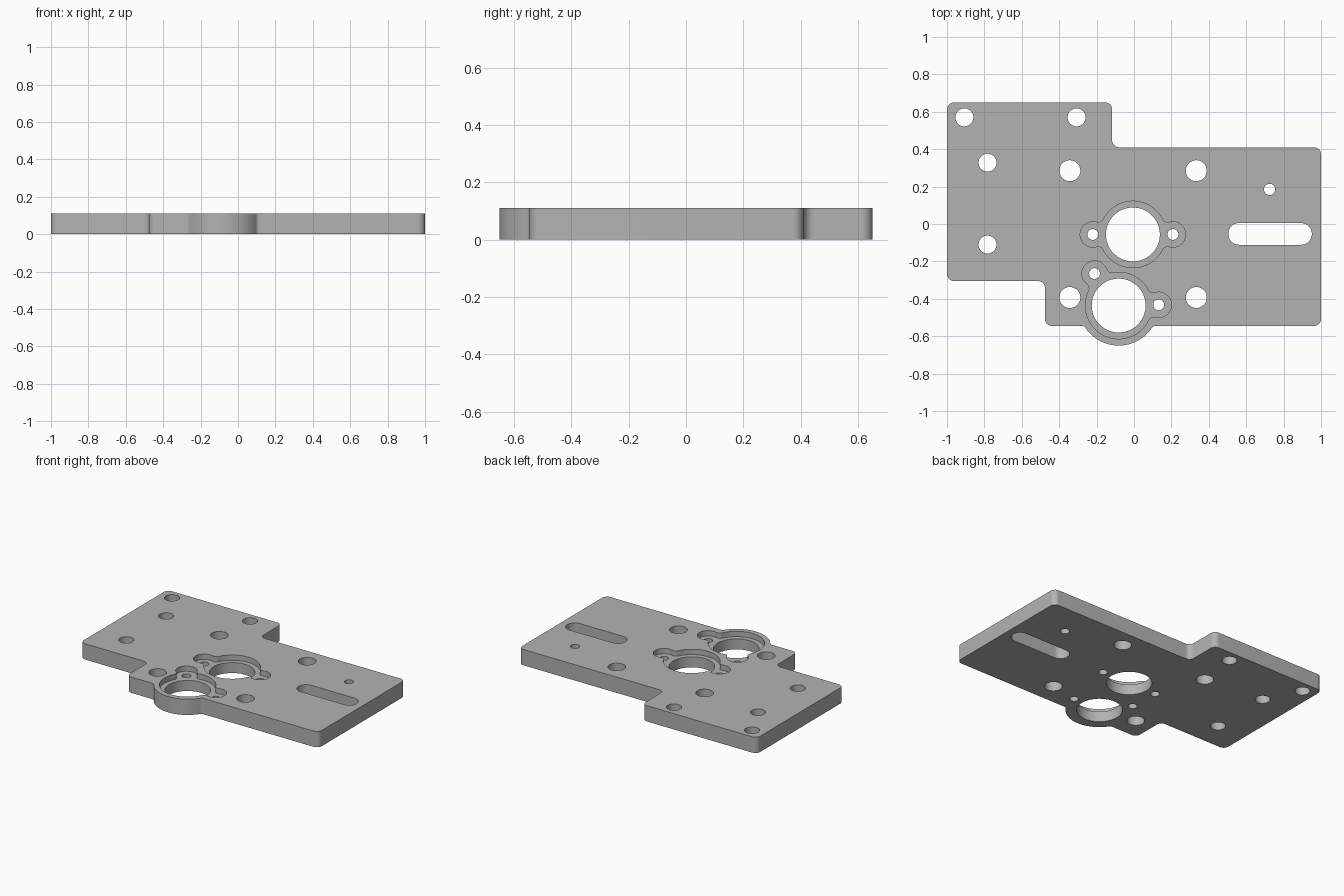
import bpy, bmesh
from math import pi, cos, sin, acos, atan2, sqrt, radians
from mathutils import Vector

if "Cube" in bpy.data.objects:
    bpy.data.objects.remove(bpy.data.objects["Cube"], do_unlink=True)

THICK = 0.11
FLOOR = 0.073          # height of the recess floors
EDGE = -0.545          # front edge of the plate
BORE, POCKET, BOSS = 0.144, 0.178, 0.214
EAR, EAR_HOLE, EAR_DIST = 0.068, 0.029, 0.214

grey = bpy.data.materials.new("machined grey")
grey.use_nodes = True
grey.diffuse_color = (0.45, 0.45, 0.45, 1)
grey.node_tree.nodes["Principled BSDF"].inputs["Base Color"].default_value = grey.diffuse_color


def polar(c, r, a):
    return Vector((c[0] + r * cos(a), c[1] + r * sin(a)))


def heading(a, b):
    return atan2(b[1] - a[1], b[0] - a[0])


def arc(c, r, start, end, ccw=True):
    """Points along an arc, turning the given way from start to end."""
    sweep = (end - start) % (2 * pi) if ccw else -((start - end) % (2 * pi))
    n = max(4, int(abs(sweep) / radians(5)))
    return [polar(c, r, start + sweep * i / n) for i in range(n + 1)]


def circle(c, r, n=64):
    return [polar(c, r, 2 * pi * i / n) for i in range(n)]


def rounded(prev, p, nxt, r):
    """Fillet of a square corner."""
    p = Vector(p)
    a, b = (Vector(prev) - p).normalized(), (Vector(nxt) - p).normalized()
    c = p + (a + b) * r
    return arc(c, r, heading((0, 0), -b), heading((0, 0), -a), a.cross(b) < 0)


def pocket_outline(c, ears, f=0.03):
    """Round pocket with two blended ears at the given angles."""
    pts = []
    reach = POCKET + f
    phi = acos((EAR_DIST**2 + reach**2 - (EAR + f)**2) / (2 * EAR_DIST * reach))
    for a, following in zip(ears, ears[1:] + ears[:1]):
        e = polar(c, EAR_DIST, a)
        f1, f2 = polar(c, reach, a - phi), polar(c, reach, a + phi)
        pts += arc(f1, f, heading(f1, c), heading(f1, e), False)
        pts += arc(e, EAR, heading(e, f1), heading(e, f2))[1:-1]
        pts += arc(f2, f, heading(f2, e), heading(f2, c), False)
        pts += arc(c, POCKET, a + phi, following - phi)[1:-1]
    return pts


def prism(name, outlines, z0, z1):
    bm = bmesh.new()
    for pts in outlines:
        low = bm.faces.new([bm.verts.new((p[0], p[1], z0)) for p in pts])
        top = bmesh.ops.extrude_face_region(bm, geom=[low])["geom"]
        bmesh.ops.translate(bm, vec=(0, 0, z1 - z0),
                            verts=[v for v in top if isinstance(v, bmesh.types.BMVert)])
    bmesh.ops.recalc_face_normals(bm, faces=bm.faces)
    me = bpy.data.meshes.new(name)
    bm.to_mesh(me)
    bm.free()
    me.materials.append(grey)
    ob = bpy.data.objects.new(name, me)
    bpy.context.collection.objects.link(ob)
    return ob


# Two bearing seats: centre and ear directions
seats = [((-0.006, -0.056), [0, pi]),
         ((-0.082, -0.436), [radians(1), radians(127)])]

# Plate outline, counterclockwise from the front left step
corners = [(-0.476, EDGE), (1, EDGE), (1, 0.41), (-0.117, 0.41),
           (-0.117, 0.65), (-1, 0.65), (-1, -0.305), (-0.476, -0.305)]
outline = []
for i, p in enumerate(corners):
    outline += rounded(corners[i - 1], p, corners[(i + 1) % len(corners)], 0.038)
    if i == 0:
        # Half-round boss blended into the front edge
        c, f = seats[1][0], 0.025
        dy = EDGE - f - c[1]
        dx = sqrt((BOSS + f)**2 - dy**2)
        fl, fr = (c[0] - dx, EDGE - f), (c[0] + dx, EDGE - f)
        outline += arc(fl, f, pi / 2, heading(fl, c), False)
        outline += arc(c, BOSS, heading(c, fl), heading(c, fr))[1:-1]
        outline += arc(fr, f, heading(fr, c), pi / 2, False)
plate = prism("mounting_plate", [outline], 0, THICK)

# Through holes: bolts, pin, slot, bores and ear screws
holes = [circle(p, 0.048) for p in
         [(-0.907, 0.57), (-0.307, 0.57), (-0.783, 0.328), (-0.783, -0.11)]]
holes += [circle((x, y), 0.056) for x in (-0.343, 0.333) for y in (0.285, -0.393)]
holes.append(circle((0.725, 0.185), 0.03))
holes.append(arc((0.893, -0.053), 0.058, -pi / 2, pi / 2)
             + arc((0.562, -0.053), 0.058, pi / 2, 3 * pi / 2))
for c, ears in seats:
    holes.append(circle(c, BORE, 96))
    holes += [circle(polar(c, EAR_DIST, a), EAR_HOLE, 32) for a in ears]

cutters = [prism("pocket_cutter", [pocket_outline(c, e) for c, e in seats], FLOOR, THICK + 0.1),
           prism("hole_cutter", holes, -0.1, THICK + 0.2)]
for cutter in cutters:
    cutter.hide_render = True
    mod = plate.modifiers.new(cutter.name, 'BOOLEAN')
    mod.operation, mod.solver, mod.object = 'DIFFERENCE', 'EXACT', cutter

# Bake the cuts, drop the cutters, shade smooth with sharp rims
graph = bpy.context.evaluated_depsgraph_get()
baked = bpy.data.meshes.new_from_object(plate.evaluated_get(graph))
plate.modifiers.clear()
plate.data = baked
for cutter in cutters:
    bpy.data.objects.remove(cutter, do_unlink=True)
baked.shade_smooth()
baked.set_sharp_from_angle(angle=radians(30))
